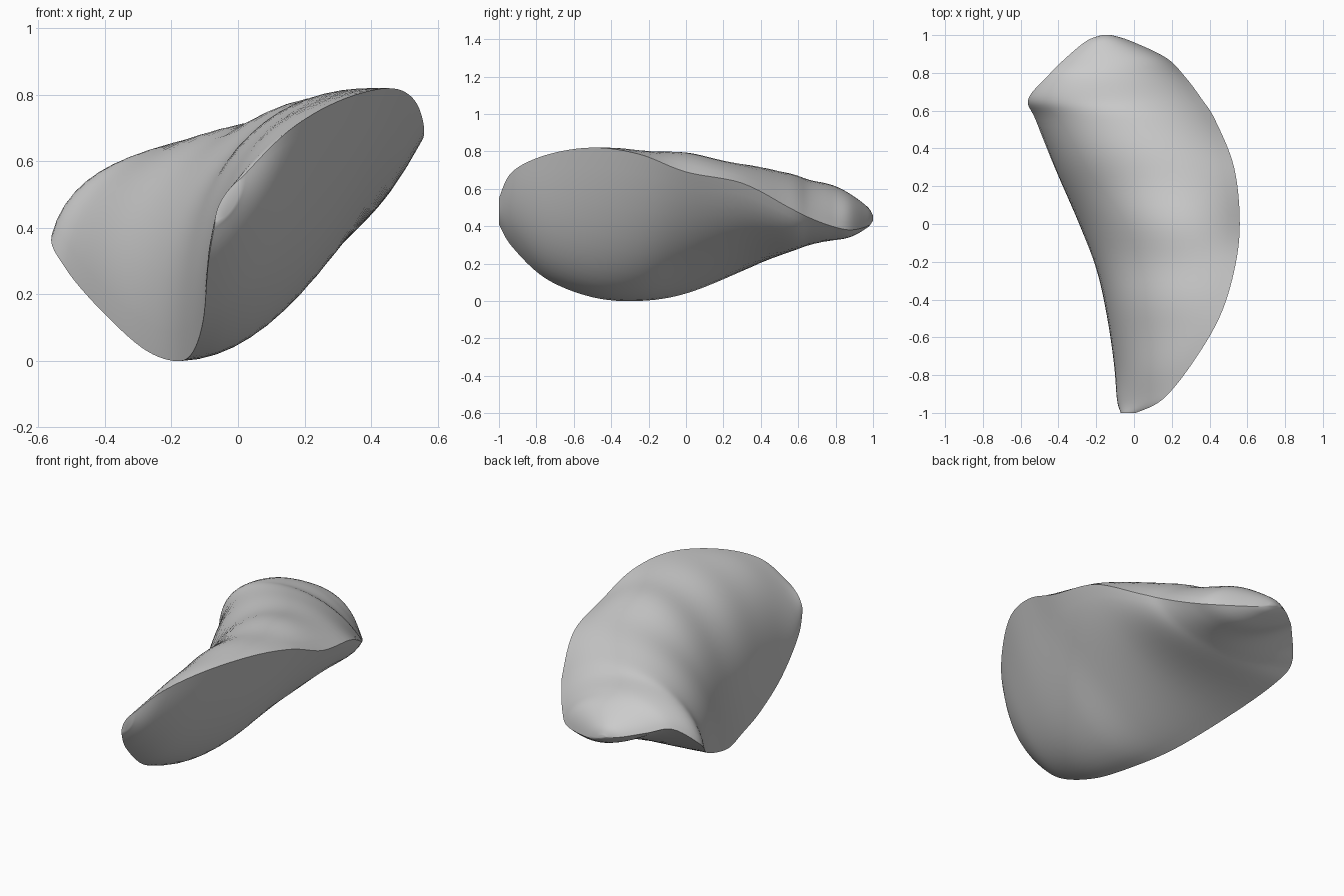
import bpy, bmesh, math

cube = bpy.data.objects.get("Cube")
if cube:
    bpy.data.objects.remove(cube, do_unlink=True)

# Cross-sections along the length:
# y, low rim, two outer controls, high rim, inner control (each x, z)
SECTIONS = [
    (-1.0, -.07, .41, -.07, .47, -.03, .52, .01, .55, .01, .46),
    (-.93, -.09, .29, -.09, .46, .03, .62, .15, .69, .10, .40),
    (-.75, -.105, .12, -.11, .50, .05, .74, .30, .78, .17, .22),
    (-.50, -.14, .02, -.16, .57, .07, .83, .45, .82, .20, .06),
    (-.25, -.195, 0, -.22, .57, .11, .90, .53, .785, .21, .01),
    (0, -.29, .04, -.30, .57, .17, .99, .56, .69, .22, .09),
    (.30, -.42, .16, -.42, .65, .12, .88, .53, .63, .32, .18),
    (.55, -.52, .28, -.47, .73, .15, .81, .43, .50, .30, .19),
    (.66, -.56, .38, -.48, .70, .10, .75, .36, .445, .16, .19),
    (.78, -.46, .49, -.36, .66, .10, .69, .27, .40, 0, .21),
    (.88, -.36, .48, -.27, .61, .12, .62, .17, .38, -.08, .27),
    (.97, -.25, .46, -.20, .53, -.05, .52, -.02, .40, -.13, .37),
    (1.0, -.17, .45, -.16, .46, -.13, .46, -.12, .43, -.14, .43),
]
STEPS, OUTER, INNER = 6, 20, 14


def spline(a, b, c, d, t):
    """Smooth blend between b and c."""
    return b + t * (c - a + t * (2 * a - 5 * b + 4 * c - d + t * (3 * (b - c) + d - a))) / 2


def bezier(points, t):
    while len(points) > 1:
        points = [tuple(p + (q - p) * t for p, q in zip(m, n))
                  for m, n in zip(points, points[1:])]
    return points[0]


def stations():
    last = len(SECTIONS) - 1
    for i in range(last):
        group = [SECTIONS[max(0, min(last, i + k))] for k in (-1, 0, 1, 2)]
        for s in range(STEPS):
            yield [spline(*v, s / STEPS) for v in zip(*group)]
    yield list(SECTIONS[-1])


def ring(station):
    y = station[0]
    low, c1, c2, high, under = zip(station[1::2], station[2::2])
    loop = []
    # Domed outer side with faint growth ripples
    for k in range(OUTER):
        t = k / OUTER
        x, z = bezier([low, c1, c2, high], t)
        fade = math.sin(math.pi * t) * max(0, 1 - y * y)
        loop.append((x, y, z + .006 * fade * math.cos(16 * y)))
    # Shallow inner side
    for k in range(INNER):
        x, z = bezier([high, under, low], k / INNER)
        loop.append((x, y, z))
    return loop


bm = bmesh.new()
rings = [[bm.verts.new(p) for p in ring(s)] for s in stations()]
count = OUTER + INNER
for a, b in zip(rings, rings[1:]):
    for k in range(count):
        n = (k + 1) % count
        bm.faces.new((a[k], a[n], b[n], b[k]))
bm.faces.new(rings[0])
bm.faces.new(rings[-1])
bmesh.ops.recalc_face_normals(bm, faces=bm.faces)
mesh = bpy.data.meshes.new("shell_body")
bm.to_mesh(mesh)
bm.free()

shell = bpy.data.objects.new("shell_body", mesh)
bpy.context.collection.objects.link(shell)

# Plain grey surface
grey = bpy.data.materials.new("plain_grey")
grey.use_nodes = True
colour = (.6, .6, .6, 1)
grey.diffuse_color = colour
grey.node_tree.nodes["Principled BSDF"].inputs["Base Color"].default_value = colour
mesh.materials.append(grey)

bpy.ops.object.select_all(action='DESELECT')
shell.select_set(True)
bpy.context.view_layer.objects.active = shell
bpy.ops.object.shade_smooth_by_angle(angle=math.radians(40))
